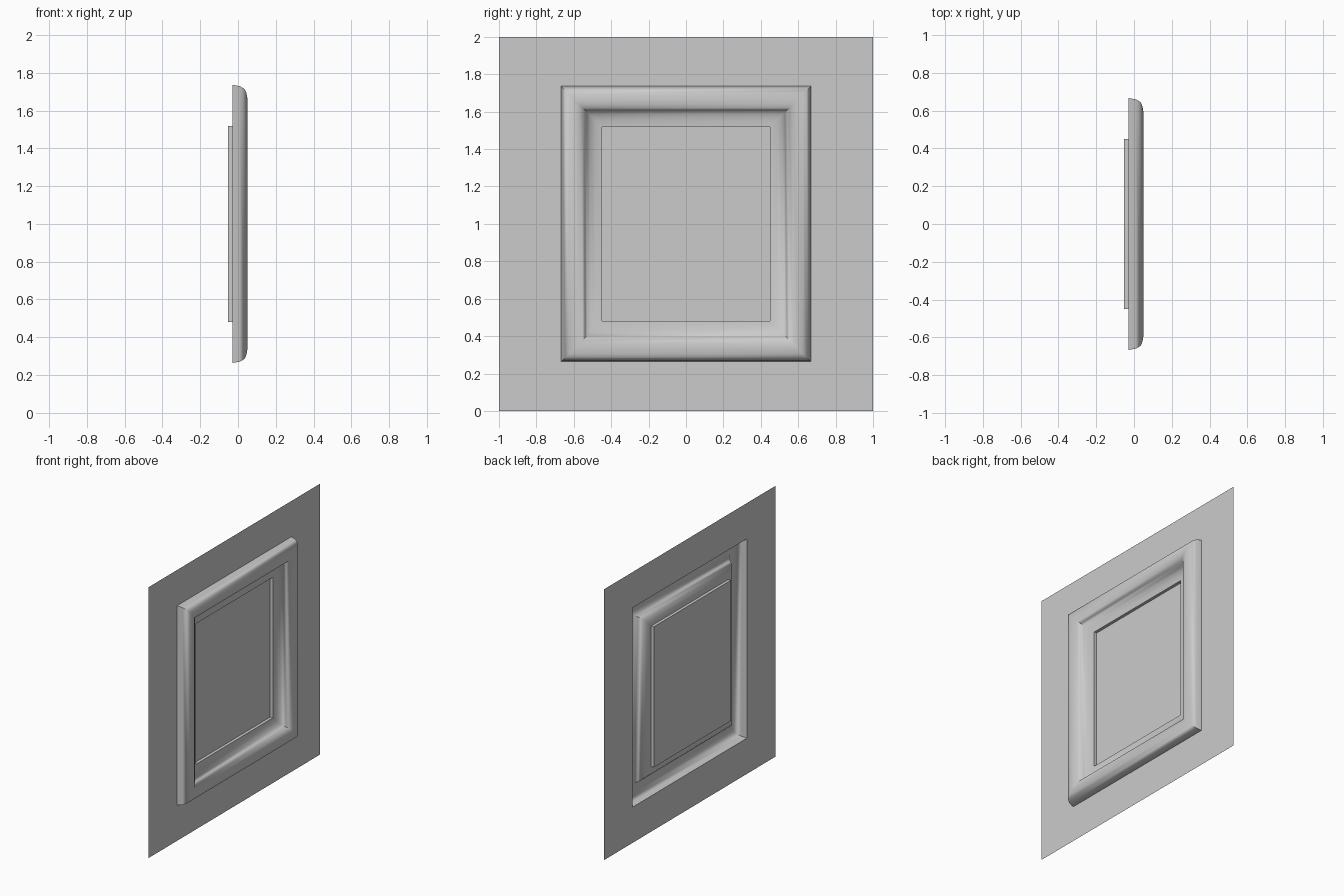
import bpy

if "Cube" in bpy.data.objects:
    bpy.data.objects.remove(bpy.data.objects["Cube"])

HALF_Y, HALF_Z, MID_Z = 0.667, 0.736, 1.0   # outer size of the moulding
WALL_X, PANEL_X, INSET = -0.03, -0.052, 0.217


def ring(x, hy, hz):
    """Upright rectangle, counter-clockwise seen from +x."""
    return [(x, -hy, MID_Z - hz), (x, hy, MID_Z - hz),
            (x, hy, MID_Z + hz), (x, -hy, MID_Z + hz)]


def nested(name, rings, cap=False, smooth=None):
    """Open sheet bridging rectangles from the outside in."""
    verts = [v for r in rings for v in r]
    faces = []
    for k in range(len(rings) - 1):
        a, b = 4 * k, 4 * k + 4
        for i in range(4):
            j = (i + 1) % 4
            faces.append((a + i, a + j, b + j, b + i))
    if cap:
        n = len(verts) - 4
        faces.append((n, n + 1, n + 2, n + 3))
    mesh = bpy.data.meshes.new(name)
    mesh.from_pydata(verts, [], faces)
    obj = bpy.data.objects.new(name, mesh)
    bpy.context.collection.objects.link(obj)
    if smooth:
        bpy.ops.object.select_all(action='DESELECT')
        obj.select_set(True)
        bpy.context.view_layer.objects.active = obj
        bpy.ops.object.shade_smooth_by_angle(angle=smooth)
    return obj


# wall sheet with the opening behind the moulding
nested("wall_sheet", [ring(WALL_X, 1, 1), ring(WALL_X, HALF_Y, HALF_Z)])

# mitred moulding: (inset from outer edge, x)
profile = [(0, WALL_X), (0.007, 0.01), (0.022, 0.035), (0.042, 0.044),
           (0.068, 0.049), (0.095, 0.045), (0.115, 0.034), (0.128, 0.015),
           (0.138, -0.002), (0.155, -0.016), (0.182, -0.026), (INSET, WALL_X)]
nested("frame_moulding",
       [ring(x, HALF_Y - d, HALF_Z - d) for d, x in profile], smooth=1.0)

# shallow recessed panel inside the moulding
py, pz = HALF_Y - INSET, HALF_Z - INSET
nested("recessed_panel", [ring(WALL_X, py, pz), ring(PANEL_X, py, pz)], cap=True)
